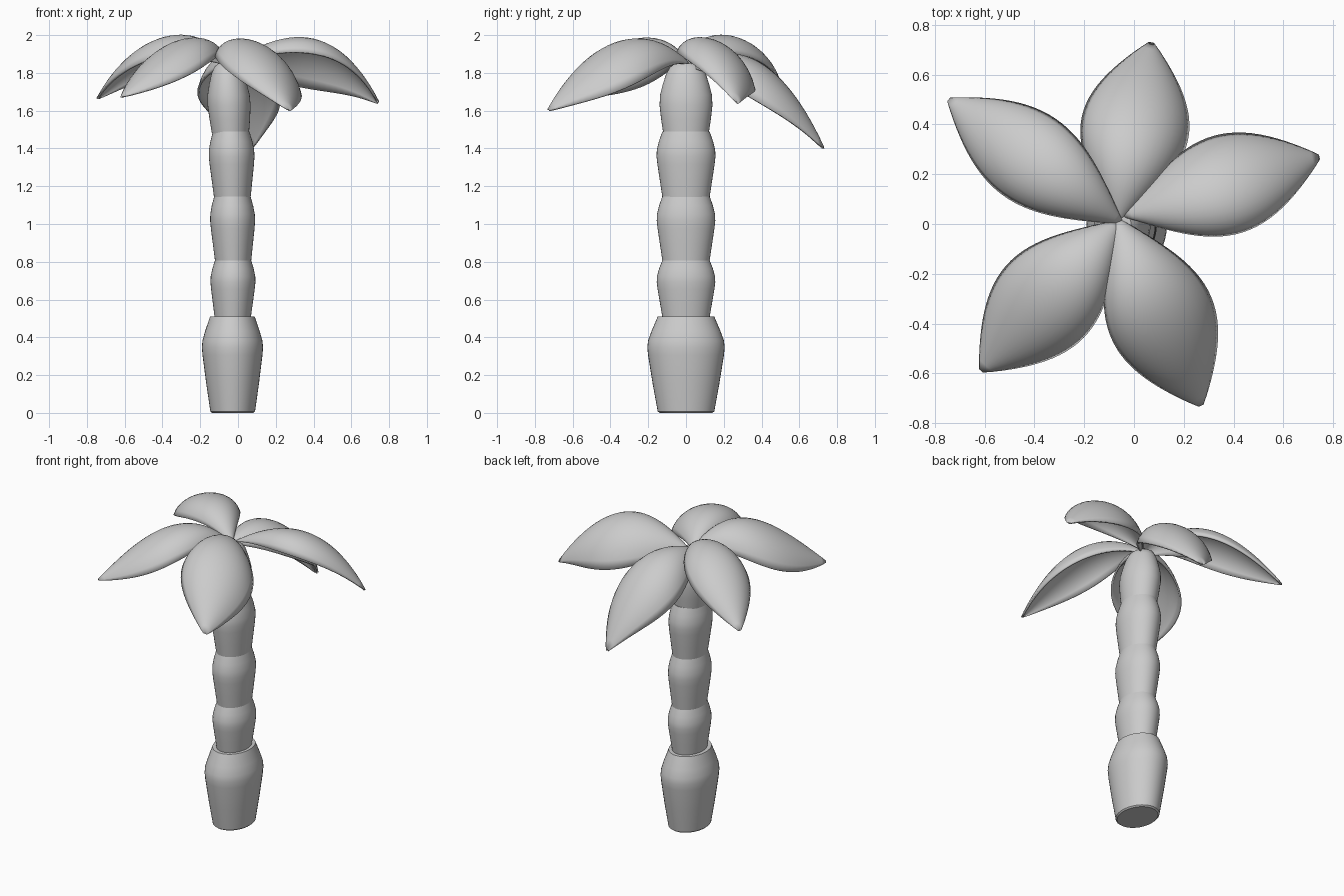
import bpy, bmesh
from math import sin, cos, pi
from mathutils import Vector

if "Cube" in bpy.data.objects:
    bpy.data.objects.remove(bpy.data.objects["Cube"])


def finish(name, bm, angle):
    bmesh.ops.recalc_face_normals(bm, faces=bm.faces)
    me = bpy.data.meshes.new(name)
    bm.to_mesh(me)
    bm.free()
    ob = bpy.data.objects.new(name, me)
    bpy.context.collection.objects.link(ob)
    bpy.ops.object.select_all(action='DESELECT')
    bpy.context.view_layer.objects.active = ob
    ob.select_set(True)
    bpy.ops.object.shade_smooth_by_angle(angle=angle)
    return ob


def segment(name, z0, z1, rx, ry, x0, x1, profile, sides=40):
    """Elliptical lathe; profile holds (height fraction, radius fraction)."""
    bm = bmesh.new()
    rings = []
    for h, r in profile:
        cx = x0 + (x1 - x0) * h
        rings.append([bm.verts.new((cx + rx * r * cos(2 * pi * i / sides),
                                    ry * r * sin(2 * pi * i / sides),
                                    z0 + (z1 - z0) * h)) for i in range(sides)])
    for a, b in zip(rings, rings[1:]):
        for i in range(sides):
            j = (i + 1) % sides
            bm.faces.new((a[i], a[j], b[j], b[i]))
    bm.faces.new(rings[0])
    bm.faces.new(rings[-1])
    return finish(name, bm, 0.6)


def leaf(name, base, tip, h1, h2, width, droop, tilt, n=28, m=14):
    """Arched leaf: Bezier height along the rib, edges drooping to both sides."""
    bm = bmesh.new()
    base, tip = Vector(base), Vector(tip)
    d = (tip - base).to_2d().normalized()
    side = Vector((-d.y, d.x))
    rows = []
    for k in range(n + 1):
        f = k / n
        p = base.lerp(tip, f)
        g = 1 - f
        z = g**3 * base.z + 3 * g * g * f * h1 + 3 * g * f * f * h2 + f**3 * tip.z
        w = max(0, sin(pi * f**1.08))**0.95 + 0.05
        row = []
        for i in range(m + 1):
            u = 2 * i / m - 1
            lat = width * w * sin(u * 1.2) / sin(1.2)
            drop = w * (droop * u * u + tilt * u)
            row.append(bm.verts.new((p.x + side.x * lat, p.y + side.y * lat, z - drop)))
        rows.append(row)
    for a, b in zip(rows, rows[1:]):
        for i in range(m):
            bm.faces.new((a[i], b[i], b[i + 1], a[i + 1]))
    ob = finish(name, bm, 0.8)
    if ob.data.polygons[n * m // 2].normal.z < 0:
        ob.data.flip_normals()
    mod = ob.modifiers.new("thickness", 'SOLIDIFY')
    mod.thickness = 0.012
    mod.offset = -1
    return ob


# Trunk base
segment("trunk_base", 0, 0.51, 0.162, 0.205, -0.028, -0.03,
        [(0, 0.68), (0.015, 0.73), (0.3, 0.86), (0.6, 0.98), (0.68, 1), (0.75, 0.98),
         (0.85, 0.89), (1, 0.73)])

# Stacked trunk segments
ring = [(0, 0.80), (0.25, 0.885), (0.5, 0.97), (0.62, 1), (0.72, 0.99), (0.85, 0.92), (1, 0.80)]
segment("trunk_segment_1", 0.50, 0.81, 0.119, 0.155, -0.028, -0.026, ring)
segment("trunk_segment_2", 0.80, 1.15, 0.119, 0.155, -0.026, -0.03, ring)
segment("trunk_segment_3", 1.14, 1.49, 0.121, 0.156, -0.03, -0.036, ring)
segment("trunk_top", 1.48, 1.85, 0.114, 0.14, -0.04, -0.058,
        [(0, 0.86), (0.2, 0.94), (0.4, 1), (0.55, 0.98), (0.7, 0.88), (0.85, 0.75),
         (0.95, 0.6), (1, 0.4)])

# Crown of leaves: base, tip, rib heights, half width, droop, tilt
leaf("leaf_back", (-0.07, 0.0, 1.84), (0.07, 0.73, 1.41), 1.98, 1.92, 0.208, 0.18, 0)
leaf("leaf_right", (-0.04, 0.035, 1.85), (0.745, 0.27, 1.65), 2.03, 2.07, 0.193, 0.15, 0.08)
leaf("leaf_front_right", (-0.07, 0.02, 1.85), (0.27, -0.73, 1.61), 2.11, 1.95, 0.207, 0.15, 0.05)
leaf("leaf_front_left", (-0.06, 0.01, 1.85), (-0.615, -0.59, 1.68), 2.14, 1.91, 0.203, 0.15, -0.03)
leaf("leaf_back_left", (-0.05, 0.005, 1.85), (-0.745, 0.5, 1.67), 2.14, 1.98, 0.178, 0.12, 0)
